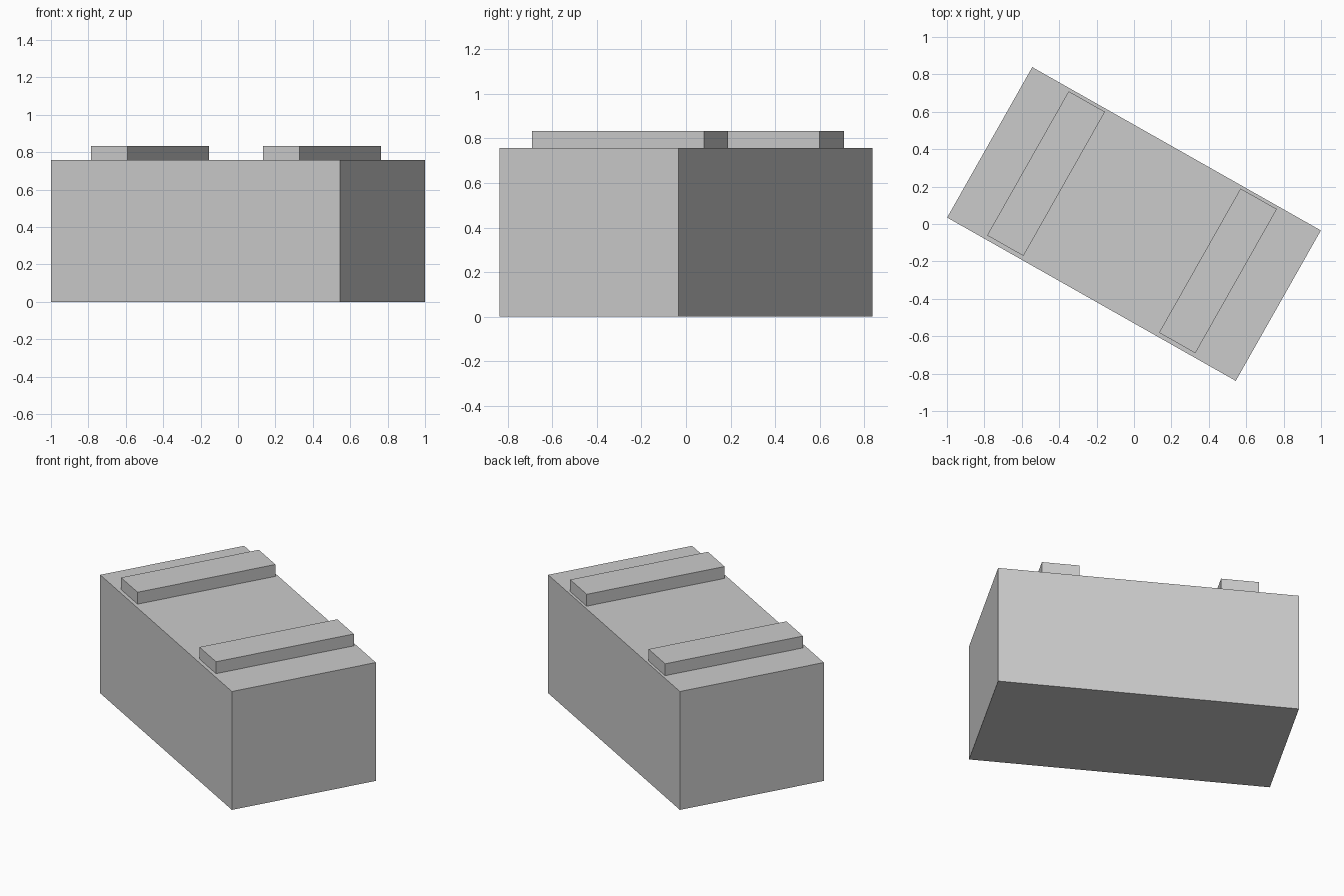
import bpy
from math import radians
from mathutils import Matrix

cube = bpy.data.objects.get("Cube")
if cube:
    bpy.data.objects.remove(cube, do_unlink=True)

# Single pale grey finish
grey = bpy.data.materials.new("pale_grey")
grey.use_nodes = True
colour = (0.6, 0.6, 0.6, 1)
grey.diffuse_color = colour
grey.node_tree.nodes["Principled BSDF"].inputs["Base Color"].default_value = colour

TURN = Matrix.Rotation(radians(-29.5), 4, "Z")
BODY_TOP = 0.757


def box(name, centre, size):
    """Box placed in the body's own axes, then turned about z."""
    bpy.ops.mesh.primitive_cube_add(size=1)
    obj = bpy.context.object
    obj.name = name
    obj.data.transform(Matrix.Translation(centre) @ Matrix.Diagonal((*size, 1)))
    obj.matrix_world = TURN
    obj.data.materials.append(grey)
    return obj


# Main block
box("body", (0, 0, BODY_TOP / 2), (1.773, 0.924, BODY_TOP))

# Two raised slats across the top
SLAT_HEIGHT = 0.076
for name, along in (("right_slat", -0.542), ("left_slat", 0.514)):
    box(name, (along, 0.003, BODY_TOP + SLAT_HEIGHT / 2), (0.223, 0.885, SLAT_HEIGHT))
